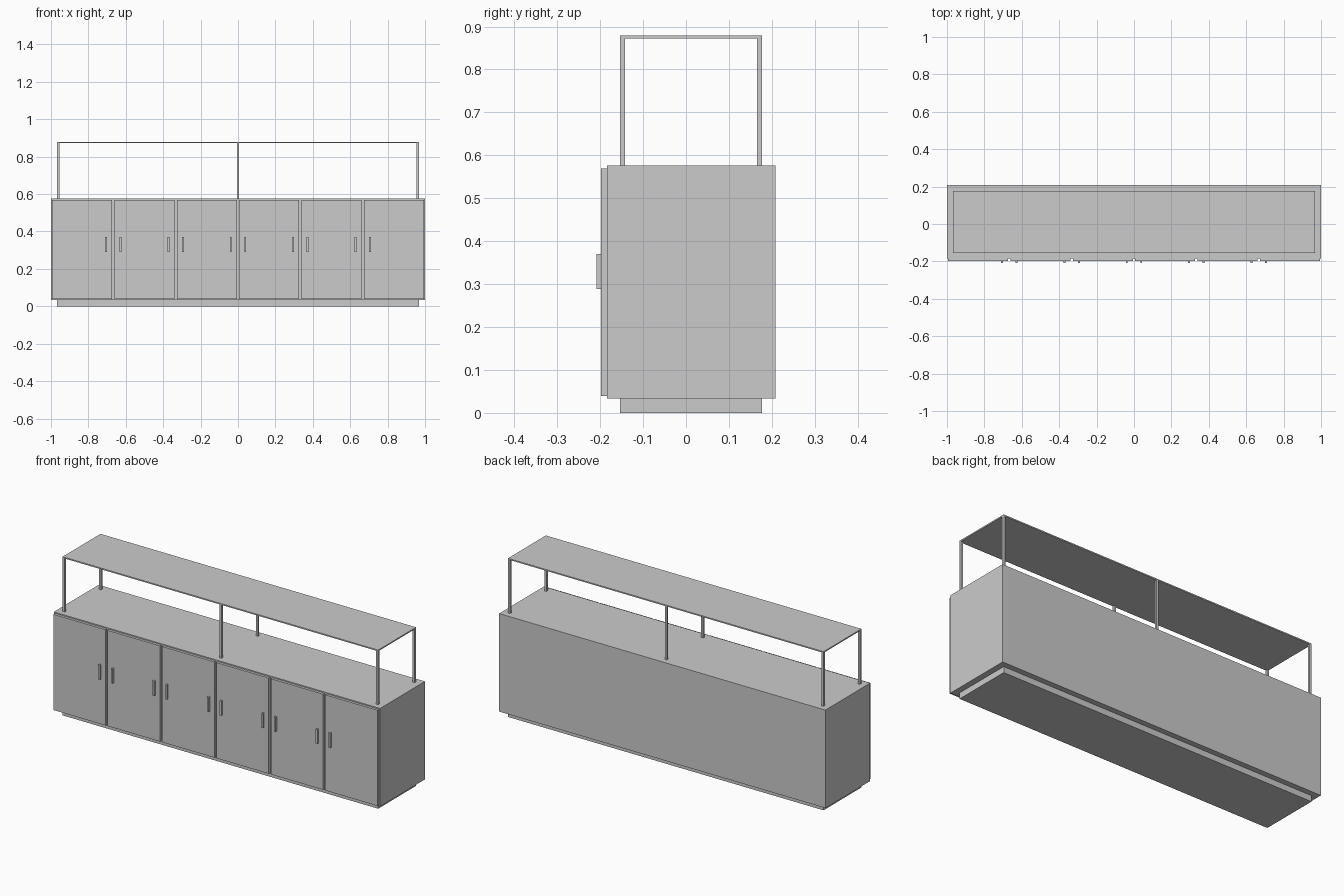
import bpy

if "Cube" in bpy.data.objects:
    bpy.data.objects.remove(bpy.data.objects["Cube"])


def box(name, x, y, z):
    """Axis-aligned box from (min, max) pairs."""
    bpy.ops.mesh.primitive_cube_add(size=1, location=[(a + b) / 2 for a, b in (x, y, z)])
    ob = bpy.context.object
    ob.name = name
    ob.scale = [b - a for a, b in (x, y, z)]
    bpy.ops.object.transform_apply(location=False, rotation=False, scale=True)
    return ob


FRONT, BACK = -0.184, 0.208      # cabinet depth
BOTTOM, TOP = 0.033, 0.576       # cabinet height
SHELF_X, SHELF_Y = 0.967, (-0.154, 0.177)
DOORS, GAP = 6, 0.0065
POST = 0.012

# Plinth and cabinet body
box("plinth", (-SHELF_X, SHELF_X), SHELF_Y, (0, BOTTOM))
box("cabinet_body", (-1, 1), (FRONT, BACK), (BOTTOM, TOP))

# Doors, with a handle on each side of every inner seam
width = 2 / DOORS
for i in range(DOORS):
    x0 = -1 + i * width
    box(f"door_{i + 1}", (x0 + GAP, x0 + width - GAP), (-0.198, FRONT),
        (BOTTOM + GAP, TOP - GAP))
    if i > 0:
        for side, label in ((-1, "left"), (1, "right")):
            c = x0 + side * 0.039
            box(f"handle_{i}_{label}", (c - 0.005, c + 0.005), (-0.209, -0.198), (0.289, 0.37))

# Raised shelf on six slim square posts
box("shelf", (-SHELF_X, SHELF_X), SHELF_Y, (0.872, 0.879))
for x in (-SHELF_X + POST / 2, 0, SHELF_X - POST / 2):
    for y, label in ((SHELF_Y[0], "front"), (SHELF_Y[1] - POST, "back")):
        box(f"{label}_post", (x - POST / 2, x + POST / 2), (y, y + POST), (TOP, 0.872))
